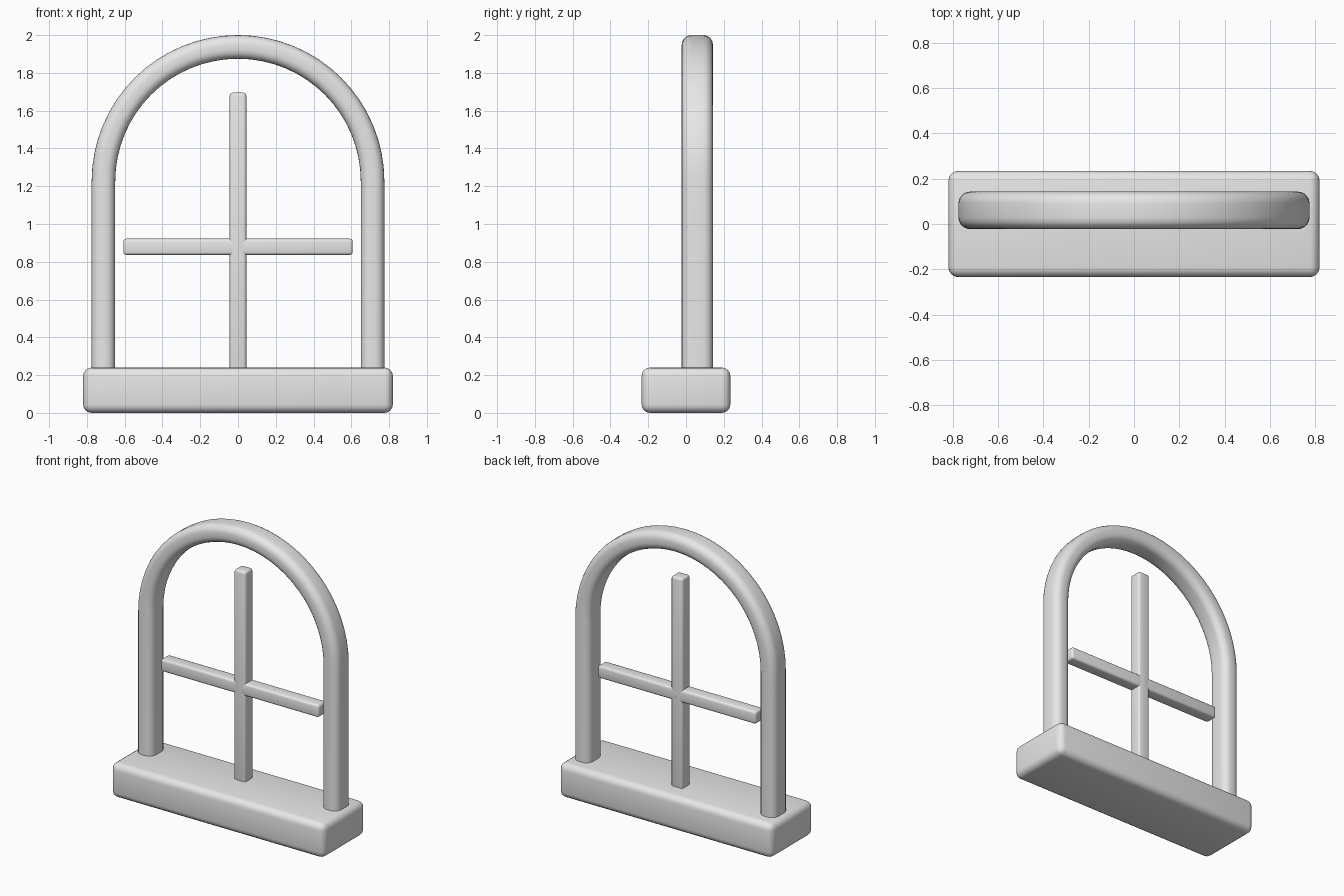
import bpy
import bmesh
from math import cos, sin, pi, radians
from mathutils import Vector

cube = bpy.data.objects.get("Cube")
if cube:
    bpy.data.objects.remove(cube, do_unlink=True)

GREY = (0.8, 0.8, 0.8, 1)
grey = bpy.data.materials.new("light grey")
grey.use_nodes = True
grey.diffuse_color = GREY
grey.node_tree.nodes["Principled BSDF"].inputs["Base Color"].default_value = GREY

FRAME_Y = 0.06


def finish(bm, name):
    """Turn a bmesh into a smooth shaded grey object."""
    bmesh.ops.recalc_face_normals(bm, faces=bm.faces)
    mesh = bpy.data.meshes.new(name)
    bm.to_mesh(mesh)
    bm.free()
    mesh.materials.append(grey)
    obj = bpy.data.objects.new(name, mesh)
    bpy.context.collection.objects.link(obj)
    bpy.ops.object.select_all(action="DESELECT")
    obj.select_set(True)
    bpy.context.view_layer.objects.active = obj
    bpy.ops.object.shade_smooth_by_angle(angle=radians(40))
    return obj


def rounded_box(name, low, high, radius, segments):
    """Box between two corners with rounded edges."""
    low, high = Vector(low), Vector(high)
    bm = bmesh.new()
    bmesh.ops.create_cube(bm, size=1)
    bmesh.ops.scale(bm, vec=high - low, verts=bm.verts)
    bmesh.ops.translate(bm, vec=(low + high) / 2, verts=bm.verts)
    bmesh.ops.bevel(bm, geom=bm.edges[:], offset=radius, segments=segments,
                    profile=0.5, affect="EDGES")
    return finish(bm, name)


def rounded_rectangle(width, depth, radius, steps):
    """Points of a rounded rectangle around the origin."""
    points = []
    for corner, (sx, sy) in enumerate([(1, 1), (-1, 1), (-1, -1), (1, -1)]):
        for i in range(steps + 1):
            a = (corner + i / steps) * pi / 2
            points.append((sx * (width / 2 - radius) + radius * cos(a),
                           sy * (depth / 2 - radius) + radius * sin(a)))
    return points


def arch(name, radius, spring_z, bottom_z, profile, segments):
    """Sweep a profile up one post, around a half circle and down the other."""
    path = [(Vector((radius, 0, bottom_z)), 0)]
    for i in range(segments + 1):
        a = pi * i / segments
        path.append((Vector((radius * cos(a), 0, spring_z + radius * sin(a))), a))
    path.append((Vector((-radius, 0, bottom_z)), pi))
    bm = bmesh.new()
    rings = []
    for centre, a in path:
        outward = Vector((cos(a), 0, sin(a)))
        rings.append([bm.verts.new(centre + outward * u + Vector((0, FRAME_Y + v, 0)))
                      for u, v in profile])
    n = len(profile)
    for r0, r1 in zip(rings, rings[1:]):
        for j in range(n):
            k = (j + 1) % n
            bm.faces.new((r0[j], r0[k], r1[k], r1[j]))
    bm.faces.new(rings[0])
    bm.faces.new(rings[-1])
    return finish(bm, name)


# Sill block
rounded_box("sill", (-0.82, -0.235, 0), (0.82, 0.235, 0.24), 0.045, 4)

# Arched frame
arch("arched_frame", 0.7125, 1.225, 0.1,
     rounded_rectangle(0.125, 0.165, 0.05, 5), 32)

# Crossed glazing bars
half = 0.044
rounded_box("upright_bar", (-half, FRAME_Y - half, 0.15),
            (half, FRAME_Y + half, 1.695), 0.015, 3)
rounded_box("cross_bar", (-0.607, FRAME_Y - half, 0.836),
            (0.607, FRAME_Y + half, 0.922), 0.015, 3)
